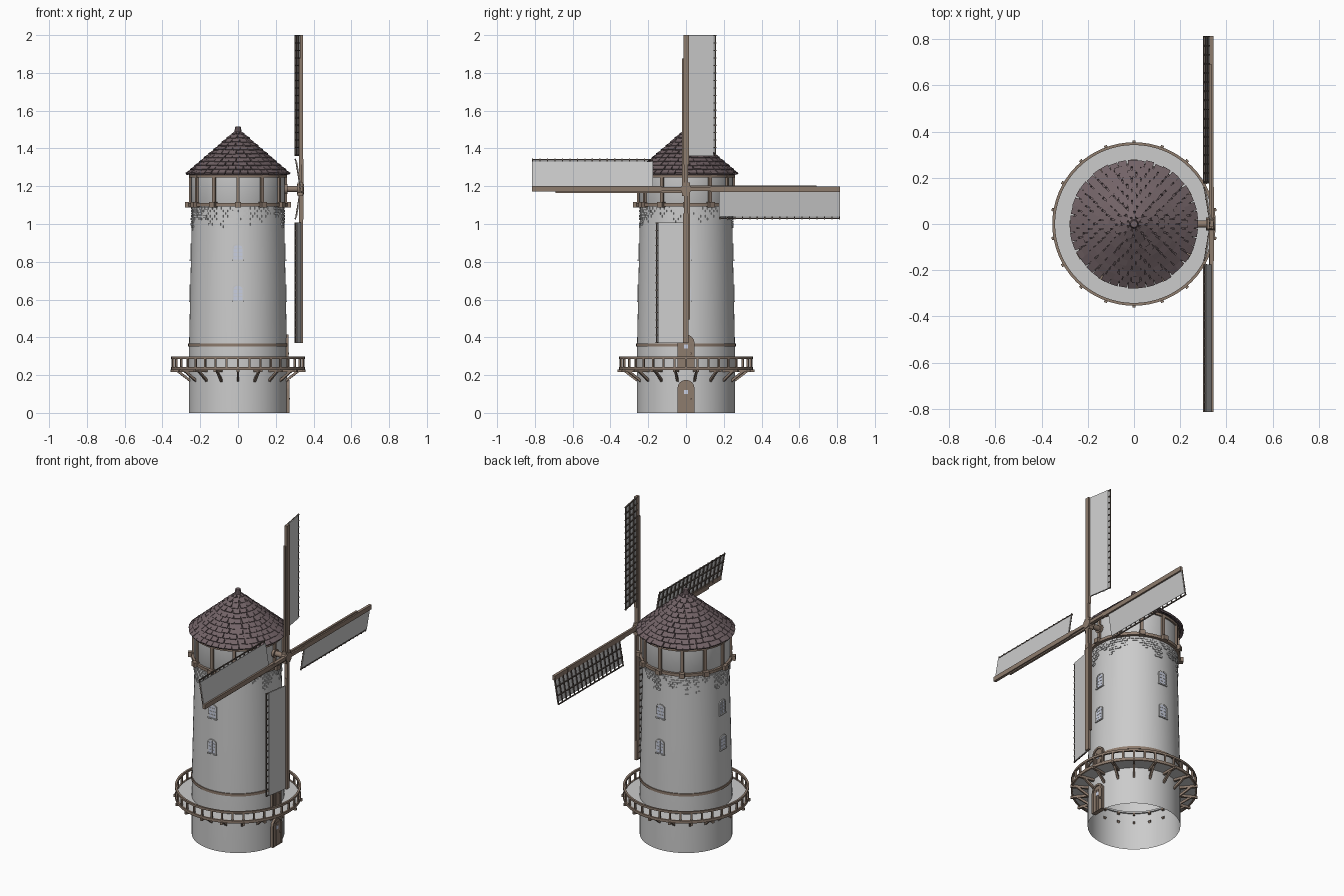
import bpy, bmesh, math, random
from mathutils import Matrix, Vector

if "Cube" in bpy.data.objects:
    bpy.data.objects.remove(bpy.data.objects["Cube"])

random.seed(4)
T, PI = Matrix.Translation, math.pi


def material(name, rgb):
    m = bpy.data.materials.new(name)
    m.diffuse_color = (*rgb, 1)
    m.use_nodes = True
    m.node_tree.nodes["Principled BSDF"].inputs["Base Color"].default_value = m.diffuse_color
    return m


WOOD = material("wood", (0.27, 0.20, 0.155))
DARK = material("dark_wood", (0.12, 0.095, 0.08))
TILE = material("roof_tile", (0.17, 0.125, 0.135))
GLASS = material("glass", (0.58, 0.62, 0.75))


def finish(name, bm, mat=None, smooth=False):
    bmesh.ops.recalc_face_normals(bm, faces=bm.faces)
    me = bpy.data.meshes.new(name)
    bm.to_mesh(me)
    bm.free()
    ob = bpy.data.objects.new(name, me)
    bpy.context.collection.objects.link(ob)
    if mat:
        me.materials.append(mat)
    if smooth:
        bpy.ops.object.select_all(action='DESELECT')
        ob.select_set(True)
        bpy.context.view_layer.objects.active = ob
        bpy.ops.object.shade_smooth_by_angle(angle=math.radians(35))
    return ob


def spin(deg):
    return Matrix.Rotation(math.radians(deg), 4, 'Z')


def box(bm, m, lo, hi):
    lo, hi = Vector(lo), Vector(hi)
    bmesh.ops.create_cube(bm, size=1, matrix=m @ T((lo + hi) / 2) @ Matrix.Diagonal((*(hi - lo), 1)))


def beam(bm, m, p, q, w):
    p, q = Vector(p), Vector(q)
    rot = (q - p).to_track_quat('Z', 'Y').to_matrix().to_4x4()
    box(bm, m @ T(p) @ rot, (-w / 2, -w / 2, 0), (w / 2, w / 2, (q - p).length))


def lathe(name, profile, mat=None, closed=False, n=64):
    bm = bmesh.new()
    rings = [[bm.verts.new((r * math.cos(2 * PI * i / n), r * math.sin(2 * PI * i / n), z))
              for i in range(n)] for r, z in profile]
    pairs = list(zip(rings, rings[1:])) + ([(rings[-1], rings[0])] if closed else [])
    for a, b in pairs:
        for i in range(n):
            j = (i + 1) % n
            bm.faces.new((a[i], a[j], b[j], b[i]))
    return finish(name, bm, mat, True)


def ring(name, r0, r1, z0, z1, mat=None):
    return lathe(name, [(r0, z0), (r1, z0), (r1, z1), (r0, z1)], mat, True)


def arch(w, h, rise, n=8):
    """Arched outline in the y-z plane, half width w, height h."""
    top = [(w * math.cos(PI * i / n), h - rise + rise * math.sin(PI * i / n)) for i in range(n + 1)]
    return [(w, 0)] + top + [(-w, 0)]


def arch_panel(bm, m, pts, x0, x1):
    a = [bm.verts.new(m @ Vector((x0, y, z))) for y, z in pts]
    b = [bm.verts.new(m @ Vector((x1, y, z))) for y, z in pts]
    bm.faces.new(a)
    bm.faces.new(b)
    for i in range(len(pts)):
        j = (i + 1) % len(pts)
        bm.faces.new((a[i], a[j], b[j], b[i]))


def arch_frame(bm, m, outer, inner, x0, x1):
    loops = [[bm.verts.new(m @ Vector((x, y, z))) for y, z in pts]
             for pts, x in ((outer, x0), (outer, x1), (inner, x1), (inner, x0))]
    for k in range(4):
        a, b = loops[k], loops[(k + 1) % 4]
        for i in range(len(a)):
            j = (i + 1) % len(a)
            bm.faces.new((a[i], a[j], b[j], b[i]))


# Tower wall, open at the bottom, and the cap wall above it
def wall_r(z):
    return 0.259 - 0.016 * max(0, z - 0.36) / 0.74


lathe("tower_wall", [(0.26, 0), (0.26, 0.24), (0.259, 0.36), (wall_r(0.7), 0.7), (0.243, 1.1)])
lathe("cap_wall", [(0.243, 1.1), (0.248, 1.11), (0.248, 1.265)])
ring("tower_band", 0.25, 0.264, 0.352, 0.368, WOOD)

# Exposed bricks below the cap, getting sparser downwards
bm = bmesh.new()
N, H = 60, 0.014
depth = [random.choice((2, 3, 4, 4, 5, 6, 8)) + 2 * max(0, math.sin(i * 0.42)) for i in range(N)]
for i in range(N):
    for row in range(int(depth[i])):
        if random.random() < 0.15:
            continue
        z = 1.09 - H * (row + 1)
        w = random.uniform(0.0095, 0.0125)
        r = wall_r(z)
        box(bm, spin((i + 0.5 * (row % 2)) * 360 / N), (r - 0.008, -w, z + 0.001),
            (r + random.uniform(0.002, 0.006), w, z + H - 0.001))
finish("exposed_bricks", bm)

# Balcony deck, rim, rail, posts and brackets
ring("balcony_deck", 0.25, 0.348, 0.23, 0.24)
ring("balcony_rim", 0.344, 0.354, 0.226, 0.243, WOOD)
ring("balcony_rail", 0.342, 0.354, 0.286, 0.299, WOOD)
bm = bmesh.new()
for i in range(36):
    box(bm, spin(i * 10), (0.343, -0.005, 0.235), (0.353, 0.005, 0.29))
finish("balcony_posts", bm, WOOD)
bm = bmesh.new()
for i in range(18):
    m = spin(-90 + 20 * i)
    box(bm, m, (0.245, -0.007, 0.216), (0.362, 0.007, 0.23))
    beam(bm, m, (0.25, 0, 0.165), (0.325, 0, 0.222), 0.012)
finish("balcony_brackets", bm, WOOD)

# Doors on the sail side: ground and balcony level
frames, leaves, panes = bmesh.new(), bmesh.new(), bmesh.new()
for z, x in ((0, 0.272), (0.24, 0.268)):
    m = T((0, 0, z))
    arch_frame(frames, m, arch(0.045, 0.175, 0.045), arch(0.035, 0.163, 0.035), 0.245, x)
    arch_panel(leaves, m, arch(0.036, 0.164, 0.036), 0.25, x - 0.006)
    for y in (-0.018, 0, 0.018):
        box(leaves, m, (0.255, y - 0.007, 0.004), (x - 0.004, y + 0.007, 0.14))
    box(panes, m, (0.255, -0.011, 0.1), (x - 0.002, 0.011, 0.122))
    box(leaves, m, (0.255, 0.024, 0.07), (x + 0.003, 0.029, 0.08))
finish("door_frames", frames, WOOD)
finish("door_leaves", leaves, WOOD)
finish("door_panes", panes, GLASS)

# Windows: four columns, two rows
frames, panes = bmesh.new(), bmesh.new()
for k in range(4):
    for z in (0.592, 0.808):
        r = wall_r(z + 0.04)
        m = spin(90 * k) @ T((r, 0, z))
        arch_frame(frames, m, arch(0.029, 0.088, 0.02), arch(0.023, 0.08, 0.016), -0.01, 0.004)
        arch_panel(panes, m, arch(0.025, 0.083, 0.018), -0.01, 0.0008)
        box(frames, m, (-0.008, -0.0015, 0), (0.0025, 0.0015, 0.082))
        for h in (0.022, 0.042, 0.062):
            box(frames, m, (-0.008, -0.024, h - 0.0015), (0.0025, 0.024, h + 0.0015))
        box(frames, m, (-0.01, -0.031, -0.004), (0.007, 0.031, 0.003))
finish("window_frames", frames)
finish("window_panes", panes, GLASS)

# Timber frame of the cap
ring("cap_lower_beam", 0.235, 0.262, 1.092, 1.11, WOOD)
ring("cap_upper_beam", 0.235, 0.257, 1.245, 1.262, WOOD)
bm = bmesh.new()
for i in range(12):
    m = spin(30 * i)
    box(bm, m, (0.24, -0.009, 1.105), (0.259, 0.009, 1.262))
    box(bm, m, (0.235, -0.016, 1.088), (0.28, 0.016, 1.116))
finish("cap_posts", bm, WOOD)

# Roof cone with overlapping tile courses
bm = bmesh.new()
bmesh.ops.create_cone(bm, cap_ends=True, segments=48, radius1=0.262, radius2=0.004, depth=0.228,
                      matrix=T((0, 0, 1.26 + 0.114)))
finish("roof_core", bm, TILE)
bm = bmesh.new()
ROWS, slope = 11, math.atan2(0.228, 0.262)
for c in range(ROWS):
    t = 1 - (c + 0.45) / ROWS
    r, z = 0.266 * t + 0.006, 1.26 + 0.228 * (1 - t) + 0.006
    n = max(8, round(2 * PI * r / 0.038))
    w = PI * r / n
    for i in range(n):
        a = (i + 0.5 * (c % 2) + random.uniform(-0.08, 0.08)) * 360 / n
        tilt = Matrix.Rotation(slope - 0.14 + random.uniform(-0.06, 0.04), 4, 'Y')
        box(bm, spin(a) @ T((r, 0, z)) @ tilt, (-0.018, -w * 0.95, -0.005),
            (0.017 + random.uniform(-0.003, 0.003), w * 0.95, 0.005))
finish("roof_tiles", bm, TILE)
bm = bmesh.new()
bmesh.ops.create_cone(bm, cap_ends=True, segments=10, radius1=0.022, radius2=0.015, depth=0.038,
                      matrix=T((0, 0, 1.497)))
finish("roof_cap", bm, TILE)

# Sail shaft and hub
bm = bmesh.new()
for x0, x1, r in ((0.2, 0.345, 0.016), (0.24, 0.262, 0.026), (0.312, 0.35, 0.028)):
    bmesh.ops.create_cone(bm, cap_ends=True, segments=20, radius1=r, radius2=r, depth=x1 - x0,
                          matrix=T(((x0 + x1) / 2, 0, 1.185)) @ Matrix.Rotation(PI / 2, 4, 'Y'))
box(bm, T((0, 0, 1.185)), (0.316, -0.022, -0.036), (0.344, 0.022, 0.036))
finish("sail_shaft", bm, WOOD, True)

# Four sails: stock, whip, lattice and cloth, each turned about the shaft
stocks, lattice, cloth = bmesh.new(), bmesh.new(), bmesh.new()
for k in range(4):
    m = T((0, 0, 1.185)) @ Matrix.Rotation(-k * PI / 2, 4, 'X')
    box(stocks, m, (0.324, -0.02, 0), (0.337, 0.008, 0.69))
    box(stocks, m, (0.328, -0.013, 0.13), (0.345, 0.015, 0.815))
    beam(stocks, m, (0.336, 0, 0.02), (0.336, 0, 0.16), 0.02)
    s = m @ T((0.332, 0, 0)) @ Matrix.Rotation(0.165, 4, 'Z')
    for i in range(17):
        h = 0.18 + 0.632 * i / 16
        box(lattice, s, (-0.004, 0, h - 0.003), (0.002, 0.163, h + 0.003))
    for y in (0.055, 0.108, 0.158):
        box(lattice, s, (-0.006, y - 0.003, 0.176), (0.0, y + 0.003, 0.815))
    box(cloth, s, (0.002, 0.012, 0.176), (0.005, 0.147, 0.814))
finish("sail_stocks", stocks, WOOD)
finish("sail_lattice", lattice, DARK)
finish("sail_cloth", cloth)
